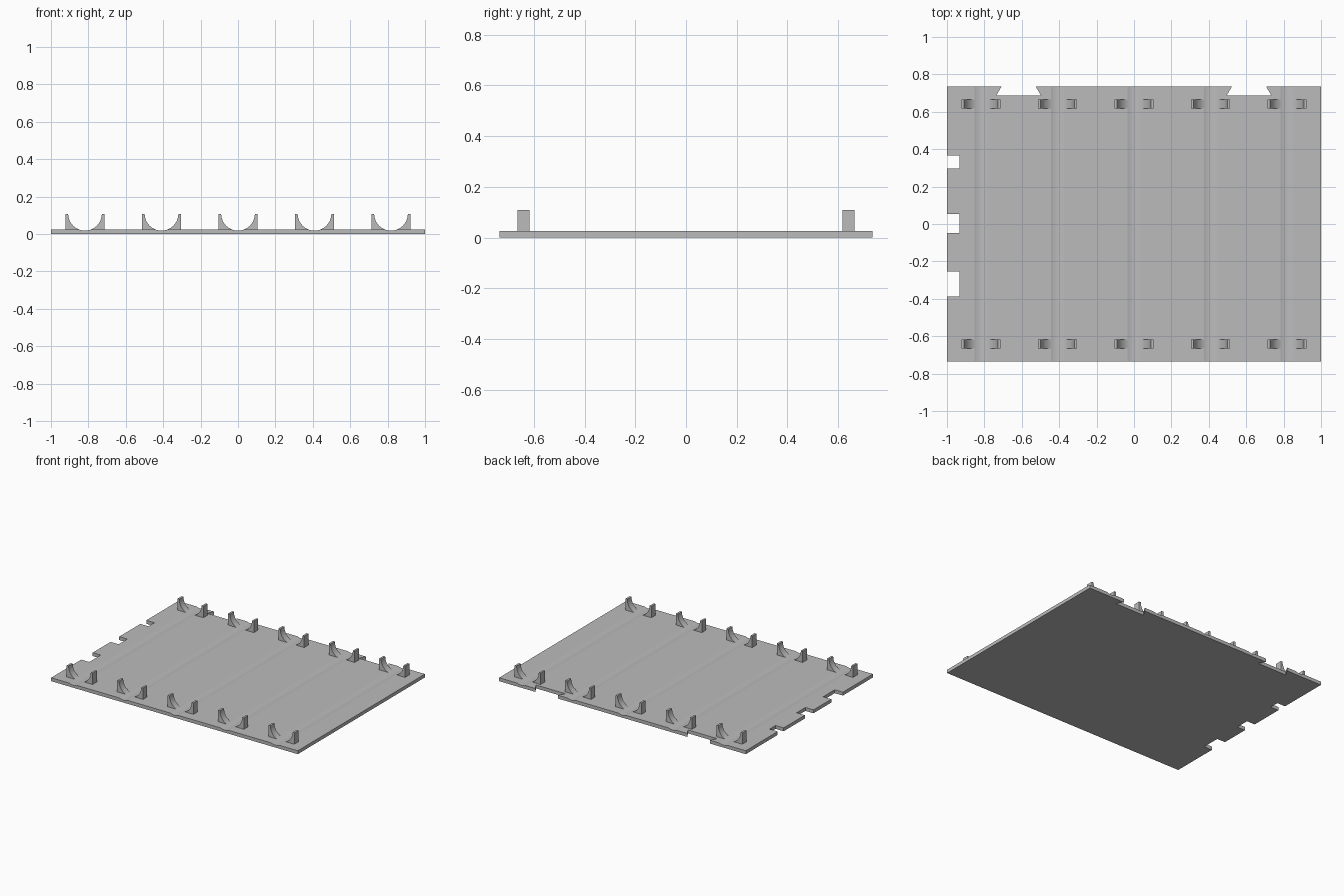
import bpy
import bmesh
import math
from mathutils import Matrix, Vector

if "Cube" in bpy.data.objects:
    bpy.data.objects.remove(bpy.data.objects["Cube"], do_unlink=True)

HALF_Y = 0.736
PLATE_TOP = 0.025
HOLDER_TOP = 0.108
RADIUS = 0.09
CENTRES = [i * 0.409 for i in range(-2, 3)]

grey = bpy.data.materials.new("plain grey")
grey.use_nodes = True
colour = (0.5, 0.5, 0.5, 1)
grey.diffuse_color = colour
grey.node_tree.nodes["Principled BSDF"].inputs["Base Color"].default_value = colour


def make_object(name, bm):
    bmesh.ops.recalc_face_normals(bm, faces=bm.faces)
    mesh = bpy.data.meshes.new(name)
    bm.to_mesh(mesh)
    bm.free()
    mesh.materials.append(grey)
    obj = bpy.data.objects.new(name, mesh)
    bpy.context.collection.objects.link(obj)
    return obj


def carve(obj, cutter):
    mod = obj.modifiers.new("round channels", "BOOLEAN")
    mod.operation = "DIFFERENCE"
    mod.solver = "EXACT"
    mod.object = cutter
    graph = bpy.context.evaluated_depsgraph_get()
    result = bpy.data.meshes.new_from_object(obj.evaluated_get(graph))
    obj.modifiers.clear()
    obj.data = result


# Row of parallel cylinders that hollows both the plate and the holders
bm = bmesh.new()
for x in CENTRES:
    place = Matrix.Translation((x, 0, HOLDER_TOP)) @ Matrix.Rotation(math.pi / 2, 4, "X")
    bmesh.ops.create_cone(bm, cap_ends=True, segments=48, radius1=RADIUS,
                          radius2=RADIUS, depth=1.7, matrix=place)
cutter = make_object("channel_cutter", bm)
cutter.hide_render = True

# Plate outline with rectangular side notches and dovetail back notches
outline = [(-1, -HALF_Y), (1, -HALF_Y), (1, HALF_Y)]
for x in (0.615, -0.617):
    outline += [(x + 0.091, HALF_Y), (x + 0.119, 0.688),
                (x - 0.119, 0.688), (x - 0.091, HALF_Y)]
outline.append((-1, HALF_Y))
for high, low in ((0.366, 0.297), (0.053, -0.048), (-0.254, -0.388)):
    outline += [(-1, high), (-0.934, high), (-0.934, low), (-1, low)]

bm = bmesh.new()
face = bm.faces.new([bm.verts.new((x, y, 0)) for x, y in outline])
solid = bmesh.ops.extrude_face_region(bm, geom=[face])
bmesh.ops.translate(bm, vec=Vector((0, 0, PLATE_TOP)),
                    verts=[g for g in solid["geom"] if isinstance(g, bmesh.types.BMVert)])
carve(make_object("base_plate", bm), cutter)

# Cradle holders along the front and back edges
for row, y in (("front", -0.641), ("back", 0.641)):
    for i, x in enumerate(CENTRES):
        bm = bmesh.new()
        bottom = PLATE_TOP - 0.001
        size = (0.21, 0.048, HOLDER_TOP - bottom, 1)
        place = Matrix.Translation((x, y, (HOLDER_TOP + bottom) / 2)) @ Matrix.Diagonal(size)
        bmesh.ops.create_cube(bm, size=1, matrix=place)
        carve(make_object(f"{row}_holder_{i + 1}", bm), cutter)

bpy.data.objects.remove(cutter, do_unlink=True)
